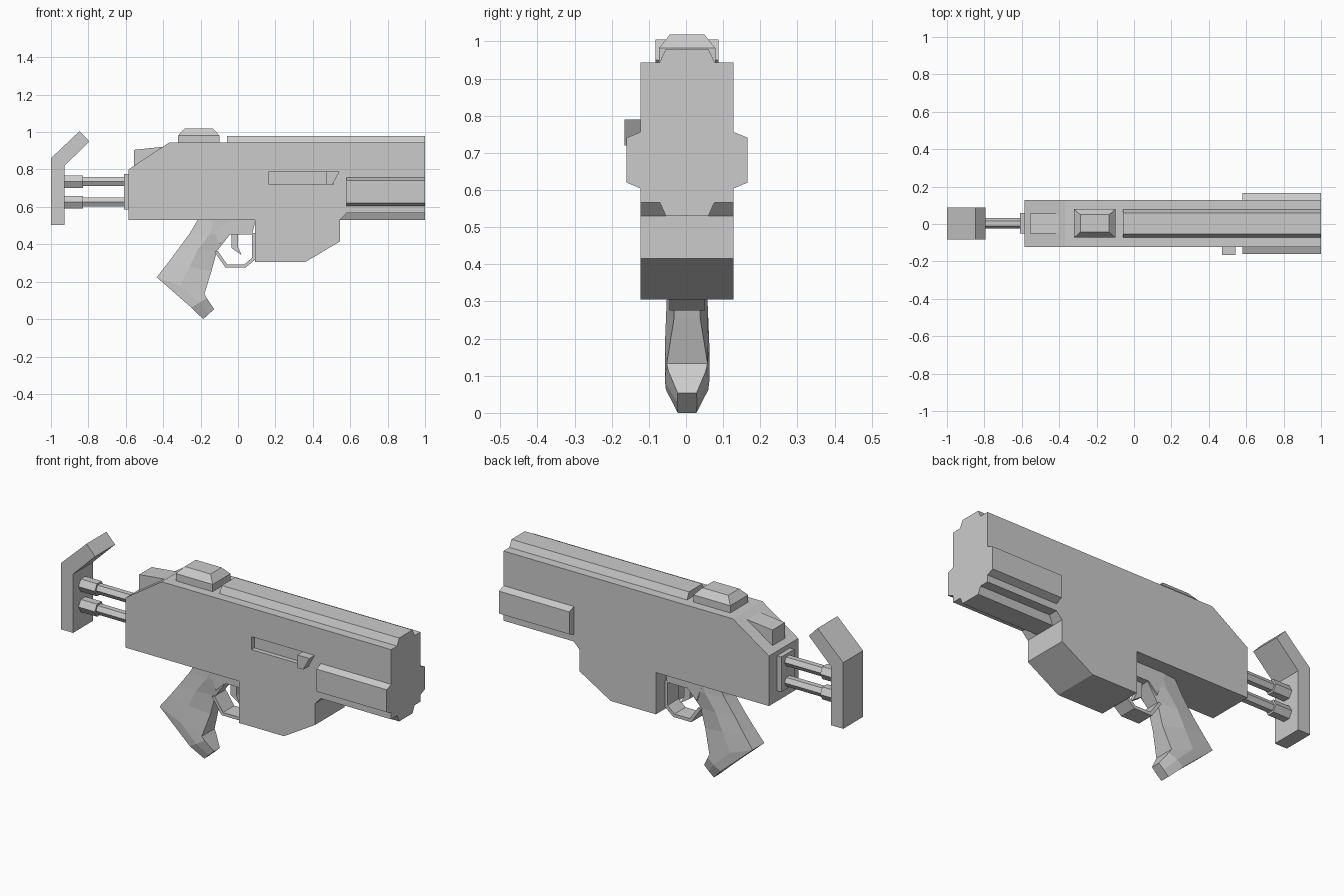
import bpy, bmesh, math
from mathutils import Vector

if "Cube" in bpy.data.objects:
    bpy.data.objects.remove(bpy.data.objects["Cube"])

CY = 0.003  # centre plane of the body


def loft(name, rings):
    """Skin a list of equal-length point loops and cap both ends."""
    bm = bmesh.new()
    loops = [[bm.verts.new(p) for p in r] for r in rings]
    n = len(loops[0])
    for a, b in zip(loops, loops[1:]):
        for i in range(n):
            j = (i + 1) % n
            bm.faces.new((a[i], a[j], b[j], b[i]))
    bm.faces.new(loops[0])
    bm.faces.new(loops[-1])
    bmesh.ops.recalc_face_normals(bm, faces=bm.faces)
    mesh = bpy.data.meshes.new(name)
    bm.to_mesh(mesh)
    bm.free()
    ob = bpy.data.objects.new(name, mesh)
    bpy.context.collection.objects.link(ob)
    return ob


def side_prism(name, pts, y0, y1):
    """Extrude an (x, z) profile along y."""
    return loft(name, [[(x, y, z) for x, z in pts] for y in (y0, y1)])


def slab(name, pts, half):
    return side_prism(name, pts, CY - half, CY + half)


def long_prism(name, half_pts, x0, x1):
    """Extrude a mirrored (half width, z) section along x."""
    sec = [(w, z) for w, z in half_pts] + [(-w, z) for w, z in reversed(half_pts)]
    return loft(name, [[(x, CY + w, z) for w, z in sec] for x in (x0, x1)])


def rect(x0, x1, z0, z1):
    return [(x0, z0), (x1, z0), (x1, z1), (x0, z1)]


# receiver with magazine well
body = slab("receiver", [
    (-0.585, 0.53), (-0.585, 0.80), (-0.37, 0.943), (0.58, 0.943), (0.58, 0.567),
    (0.545, 0.53), (0.545, 0.415), (0.36, 0.305), (0.09, 0.305), (0.09, 0.53)], 0.125)

# ejection slot recess on the front side
cutter = side_prism("slot_cutter", rect(0.165, 0.51, 0.72, 0.79), -0.2, -0.097)
cutter.hide_render = True
mod = body.modifiers.new("slot", 'BOOLEAN')
mod.operation = 'DIFFERENCE'
mod.object = cutter
mod.solver = 'EXACT'
bpy.context.view_layer.objects.active = body
bpy.ops.object.modifier_apply(modifier=mod.name)
bpy.data.objects.remove(cutter)

# bolt handle
side_prism("bolt_handle", [(0.47, 0.79), (0.543, 0.79), (0.505, 0.72), (0.47, 0.72)],
           -0.166, -0.095)

# fore end with side guards and keel
long_prism("fore_end", [(0.125, 0.567), (0.125, 0.604), (0.163, 0.62),
                        (0.163, 0.741), (0.125, 0.756), (0.125, 0.943)], 0.58, 1.0)
long_prism("fore_keel", [(0.057, 0.53), (0.075, 0.57)], 0.53, 1.0)

# top rail
long_prism("top_rail", [(0.076, 0.94), (0.057, 0.98)], -0.06, 1.0)


# sight housing with bevelled top
def level(x0, x1, w, z):
    return [(x0, CY - w, z), (x1, CY - w, z), (x1, CY + w, z), (x0, CY + w, z)]


loft("sight", [level(-0.32, -0.10, 0.076, 0.935), level(-0.32, -0.10, 0.076, 0.982),
               level(-0.287, -0.133, 0.047, 1.018)])

# rear block and rear plate
slab("rear_block", [(-0.555, 0.80), (-0.555, 0.905), (-0.395, 0.922), (-0.395, 0.80)], 0.053)
slab("rear_plate", rect(-0.61, -0.58, 0.585, 0.775), 0.055)


# stock rods with hexagonal sleeves
def hex_ring(x, r, z):
    return [(x, CY + r * math.cos(i * math.pi / 3), z + r * math.sin(i * math.pi / 3))
            for i in range(6)]


for tag, z in (("upper", 0.735), ("lower", 0.625)):
    loft(tag + "_stock_rod", [hex_ring(x, 0.028, z) for x in (-0.93, -0.60)])
    loft(tag + "_rod_sleeve", [hex_ring(x, 0.039, z) for x in (-0.93, -0.83)])

# shoulder stock
slab("shoulder_stock", [(-1, 0.503), (-1, 0.86), (-0.847, 1.005), (-0.795, 0.95),
                        (-0.927, 0.82), (-0.927, 0.503)], 0.085)


# grip: hexagonal loops given as back point, front point, back / middle / front half widths
def grip_ring(back, front, wb, wm, wf):
    b, f = Vector(back), Vector(front)
    pts = [(b, wb), (b.lerp(f, 0.5), wm), (f, wf)]
    pts += [(p, -w) for p, w in reversed(pts)]
    return [(p.x, CY + w, p.y) for p, w in pts]


loft("grip", [
    grip_ring((-0.213, 0.535), (-0.03, 0.535), 0.04, 0.05, 0.05),
    grip_ring((-0.26, 0.455), (-0.045, 0.45), 0.04, 0.05, 0.045),
    grip_ring((-0.323, 0.37), (-0.113, 0.363), 0.04, 0.052, 0.035),
    grip_ring((-0.375, 0.30), (-0.142, 0.256), 0.045, 0.056, 0.035),
    grip_ring((-0.435, 0.224), (-0.18, 0.133), 0.05, 0.06, 0.055),
    grip_ring((-0.25, 0.062), (-0.167, 0.112), 0.057, 0.06, 0.05),
    grip_ring((-0.186, 0.0), (-0.128, 0.053), 0.025, 0.027, 0.025)])

# block above the trigger, trigger guard and trigger
slab("trigger_block", [(-0.15, 0.535), (0.095, 0.535), (0.075, 0.453), (-0.045, 0.453),
                       (-0.10, 0.40)], 0.05)
slab("trigger_guard", [
    (-0.125, 0.36), (-0.067, 0.275), (0.04, 0.275), (0.092, 0.318), (0.092, 0.46),
    (0.075, 0.46), (0.075, 0.328), (0.034, 0.292), (-0.058, 0.292), (-0.108, 0.365)], 0.048)
slab("trigger", [(-0.035, 0.46), (0.0, 0.46), (0.0, 0.385), (0.02, 0.343), (-0.035, 0.38)], 0.015)
